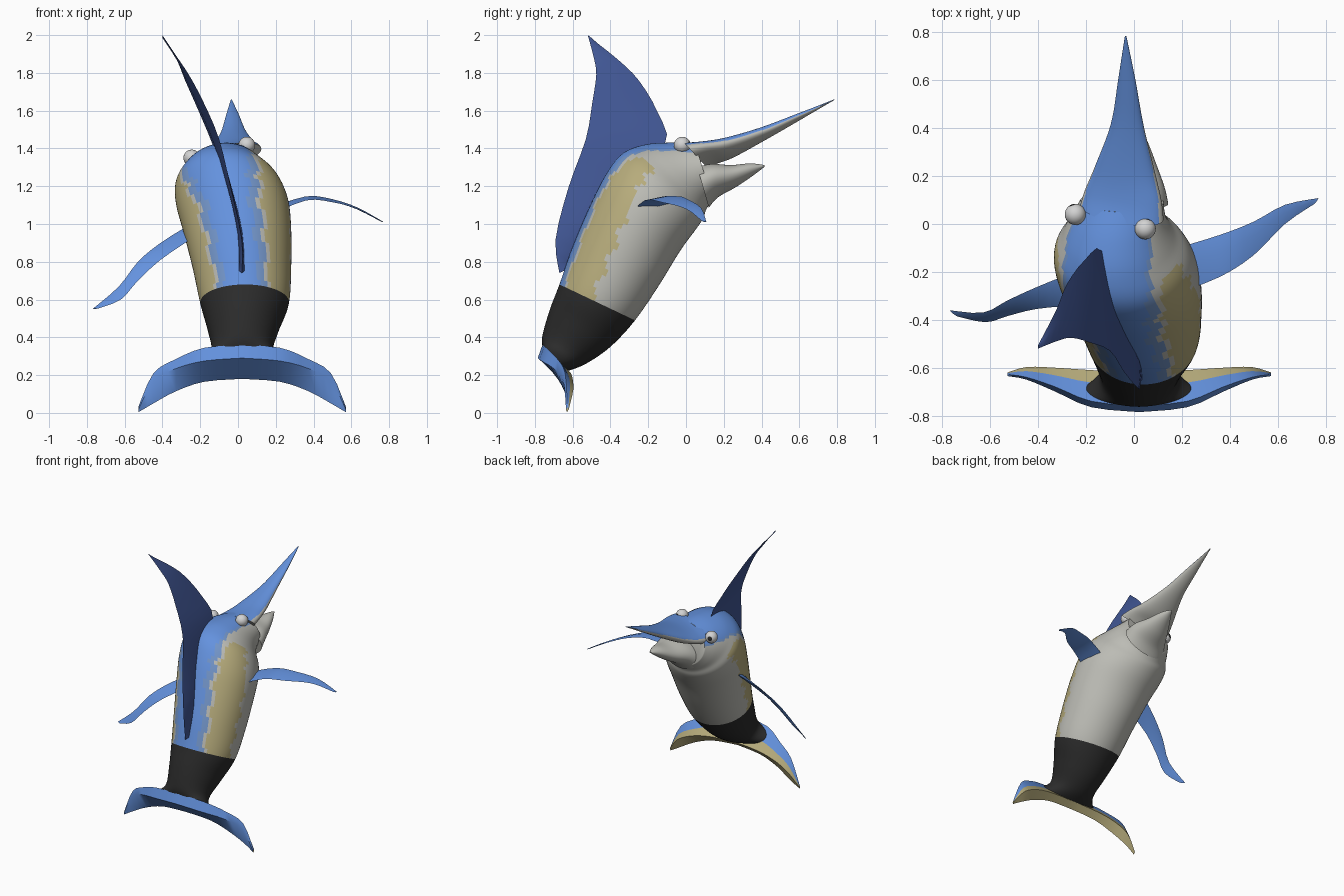
import bpy
import bmesh
import math
from mathutils import Vector

cube = bpy.data.objects.get("Cube")
if cube:
    bpy.data.objects.remove(cube, do_unlink=True)


# Materials
def material(name, colour):
    mat = bpy.data.materials.new(name)
    mat.use_nodes = True
    rgba = (*colour, 1)
    mat.diffuse_color = rgba
    mat.node_tree.nodes["Principled BSDF"].inputs["Base Color"].default_value = rgba
    return mat


blue = material("bright blue", (.127, .287, .73))
steel = material("steel blue", (.17, .30, .58))
grey = material("pale grey", (.5, .5, .46))
tan = material("sand", (.47, .41, .2))
black = material("black", (.024, .024, .024))
navy = material("navy", (.053, .095, .3))
white = material("eye white", (.65, .65, .65))
PALETTE = [blue, steel, grey, tan, black, navy, white]


def finish(name, bm, angle=50):
    """Turn a bmesh into a smooth shaded object with the shared palette."""
    bmesh.ops.recalc_face_normals(bm, faces=bm.faces)
    mesh = bpy.data.meshes.new(name)
    bm.to_mesh(mesh)
    bm.free()
    for mat in PALETTE:
        mesh.materials.append(mat)
    obj = bpy.data.objects.new(name, mesh)
    bpy.context.collection.objects.link(obj)
    bpy.ops.object.select_all(action='DESELECT')
    obj.select_set(True)
    bpy.context.view_layer.objects.active = obj
    bpy.ops.object.shade_smooth_by_angle(angle=math.radians(angle))
    return obj


def skin(name, rings, rule, angle=50):
    """Bridge a list of point rings; rule(ring, side) gives the material."""
    bm = bmesh.new()
    loops = [[bm.verts.new(p) for p in ring] for ring in rings]
    count = len(loops[0])
    for i, (low, high) in enumerate(zip(loops, loops[1:])):
        for j in range(count):
            k = (j + 1) % count
            face = bm.faces.new((low[j], low[k], high[k], high[j]))
            face.material_index = PALETTE.index(rule(i, j))
    for i, end in ((0, loops[0]), (len(loops) - 2, loops[-1])):
        bm.faces.new(end).material_index = PALETTE.index(rule(i, count // 2))
    return finish(name, bm, angle)


def spline(rows, steps):
    """Smoothly interpolate rows of numbers (Catmull-Rom)."""
    padded = [rows[0]] + list(rows) + [rows[-1]]
    result = []
    for a, b, c, d in zip(padded, padded[1:], padded[2:], padded[3:]):
        for step in range(steps):
            t = step / steps
            result.append([q + t / 2 * (r - p + t * (2*p - 5*q + 4*r - s + t * (3*(q - r) + s - p)))
                           for p, q, r, s in zip(a, b, c, d)])
    return result + [list(rows[-1])]


SIDES, STEPS = 72, 6


def tube(name, rows, rule):
    """Loft rolled ellipses; row = top y, z, bottom y, z, half width, x, roll."""
    rings = []
    for yt, zt, yb, zb, half, x, roll in spline(rows, STEPS):
        centre = Vector((x, (yt + yb) / 2, (zt + zb) / 2))
        up = Vector((0, yt - yb, zt - zb))
        height = up.length / 2
        up.normalize()
        c, s = math.cos(math.radians(roll)), math.sin(math.radians(roll))
        across = Vector((c, 0, 0)) + up * s
        rise = up * c - Vector((s, 0, 0))
        rings.append([centre + rise * height * math.cos(a) + across * half * math.sin(a)
                      for a in (math.tau * j / SIDES for j in range(SIDES))])

    def face_rule(i, j):
        turn = 360 * (j + .5) / SIDES
        return rule(i / STEPS, min(turn, 360 - turn))
    return skin(name, rings, face_rule, 60)


# Body: stations from the tail stem to the mouth
body = [
    (-.76, .35, -.63, .22, .23, .02, 0),
    (-.76, .41, -.53, .26, .165, .022, 0),
    (-.72, .55, -.40, .35, .19, .028, 2),
    (-.67, .68, -.27, .49, .235, .035, 4),
    (-.60, .88, -.14, .68, .262, .02, 6),
    (-.51, 1.09, -.03, .86, .287, -.005, 9),
    (-.43, 1.25, .05, .97, .298, -.03, 13),
    (-.34, 1.37, .09, 1.03, .28, -.053, 16),
    (-.22, 1.42, .105, 1.07, .235, -.065, 18),
    (-.08, 1.43, .12, 1.10, .2, -.065, 18),
    (.05, 1.42, .14, 1.13, .175, -.05, 17),
]
# Half angle of the blue back at each station
back_angle = [22, 22, 22, 22, 22, 23, 29, 40, 50, 57, 62]


def body_colour(t, turn):
    if t < 3:
        return black
    low = min(int(t), len(back_angle) - 2)
    edge = back_angle[low] + (t - low) * (back_angle[low + 1] - back_angle[low])
    edge += 2 * math.sin(t * 7)
    if turn < edge:
        return blue
    if turn < edge + (10 if t < 7 else 5):
        return steel
    if t < 7.4 and edge + 15 < turn < 85 + 3 * math.sin(t * 9):
        return tan
    return grey


tube("body", body, body_colour)

# Long upper bill, blue above and grey below
bill = [
    (.0, 1.42, .10, 1.31, .18, -.05, 17),
    (.09, 1.425, .15, 1.33, .165, -.045, 16),
    (.21, 1.45, .25, 1.36, .128, -.038, 14),
    (.40, 1.51, .425, 1.45, .07, -.028, 12),
    (.60, 1.587, .61, 1.555, .036, -.03, 10),
    (.785, 1.66, .785, 1.656, .003, -.035, 0),
]
tube("upper_bill", bill, lambda t, turn: blue if turn < 68 + 5 * t else grey)

# Shorter lower jaw
jaw = [
    (.06, 1.30, .12, 1.09, .165, -.02, 12),
    (.14, 1.315, .17, 1.145, .14, -.01, 12),
    (.24, 1.31, .26, 1.195, .095, 0, 12),
    (.34, 1.32, .345, 1.25, .05, .008, 12),
    (.415, 1.312, .415, 1.302, .008, .012, 12),
]
tube("lower_jaw", jaw, lambda t, turn: grey)

# Tail fluke: half-span sections (x, then four y z corners), mirrored
fluke = [
    (0, -.76, .36, -.785, .29, -.66, .18, -.62, .22),
    (.2, -.74, .345, -.765, .275, -.65, .165, -.61, .21),
    (.35, -.68, .285, -.70, .235, -.64, .115, -.60, .18),
    (.47, -.64, .21, -.65, .17, -.625, .05, -.597, .12),
    (.55, -.628, .03, -.635, .015, -.63, .003, -.62, .02),
]
half_span = spline(fluke, 3)
span = [[-row[0]] + row[1:] for row in reversed(half_span[1:])] + half_span
fluke_rings = []
for x, *yz in span:
    ring = [Vector((x + .022, y, z)) for y, z in zip(yz[::2], yz[1::2])]
    top, rear, low, front = ring
    fluke_rings.append([top, rear, low, front, front.lerp(top, .4)])
fluke_colours = [blue, blue, tan, tan, blue]
skin("tail_fluke", fluke_rings, lambda i, j: fluke_colours[j], 45)


def blade(name, pairs, colour, thickness):
    """Lens-shaped fin between a front and a rear edge, thinning to the tip."""
    rows = spline(pairs, 3)
    rings = []
    for i, row in enumerate(rows):
        front, rear = Vector(row[:3]), Vector(row[3:])
        near = rows[max(i - 1, 0)]
        far = rows[min(i + 1, len(rows) - 1)]
        along = Vector(far[:3]) + Vector(far[3:]) - Vector(near[:3]) - Vector(near[3:])
        normal = along.cross(rear - front).normalized()
        bulge = normal * thickness * (1 - .85 * i / len(rows))
        middle = front.lerp(rear, .4)
        rings.append([front, middle + bulge, rear, middle - bulge])
    return skin(name, rings, lambda i, j: colour, 40)


# Side fins: one raised, one swept down
blade("left_side_fin", [
    (.18, -.10, 1.09, .18, -.29, 1.05),
    (.36, -.045, 1.145, .36, -.22, 1.125),
    (.50, .01, 1.13, .50, -.13, 1.115),
    (.63, .08, 1.085, .63, 0, 1.08),
    (.77, .108, 1.01, .755, .085, 1.015),
], blue, .012)
blade("right_side_fin", [
    (-.25, -.20, 1.0, -.25, -.34, .92),
    (-.41, -.265, .9, -.41, -.355, .81),
    (-.53, -.32, .8, -.53, -.385, .70),
    (-.63, -.37, .67, -.62, -.41, .6),
    (-.77, -.36, .55, -.74, -.385, .553),
], blue, .012)

# Tall back fin leaning to one side
blade("back_fin", [
    (.02, -.63, .76, .02, -.67, .74),
    (.005, -.50, .97, .02, -.69, .92),
    (-.04, -.40, 1.16, -.04, -.62, 1.2),
    (-.13, -.115, 1.41, -.10, -.53, 1.45),
    (-.205, -.15, 1.59, -.185, -.495, 1.65),
    (-.28, -.25, 1.76, -.26, -.475, 1.79),
    (-.325, -.36, 1.87, -.32, -.488, 1.88),
    (-.4, -.505, 1.985, -.4, -.52, 2.0),
], navy, .014)

# Eyes, each with a small dark pupil facing forward
for side, spot in (("left", (.047, -.02, 1.418)), ("right", (-.245, .04, 1.35))):
    gaze = Vector((.3 if side == "left" else -.3, .9, .1)).normalized()
    bm = bmesh.new()
    bmesh.ops.create_uvsphere(bm, u_segments=24, v_segments=16, radius=.044)
    bmesh.ops.rotate(bm, verts=bm.verts, matrix=gaze.to_track_quat('Z', 'Y').to_matrix())
    for face in bm.faces:
        is_pupil = face.calc_center_median().normalized().dot(gaze) > .9
        face.material_index = PALETTE.index(black if is_pupil else white)
    bmesh.ops.translate(bm, verts=bm.verts, vec=spot)
    finish(side + "_eye", bm)
